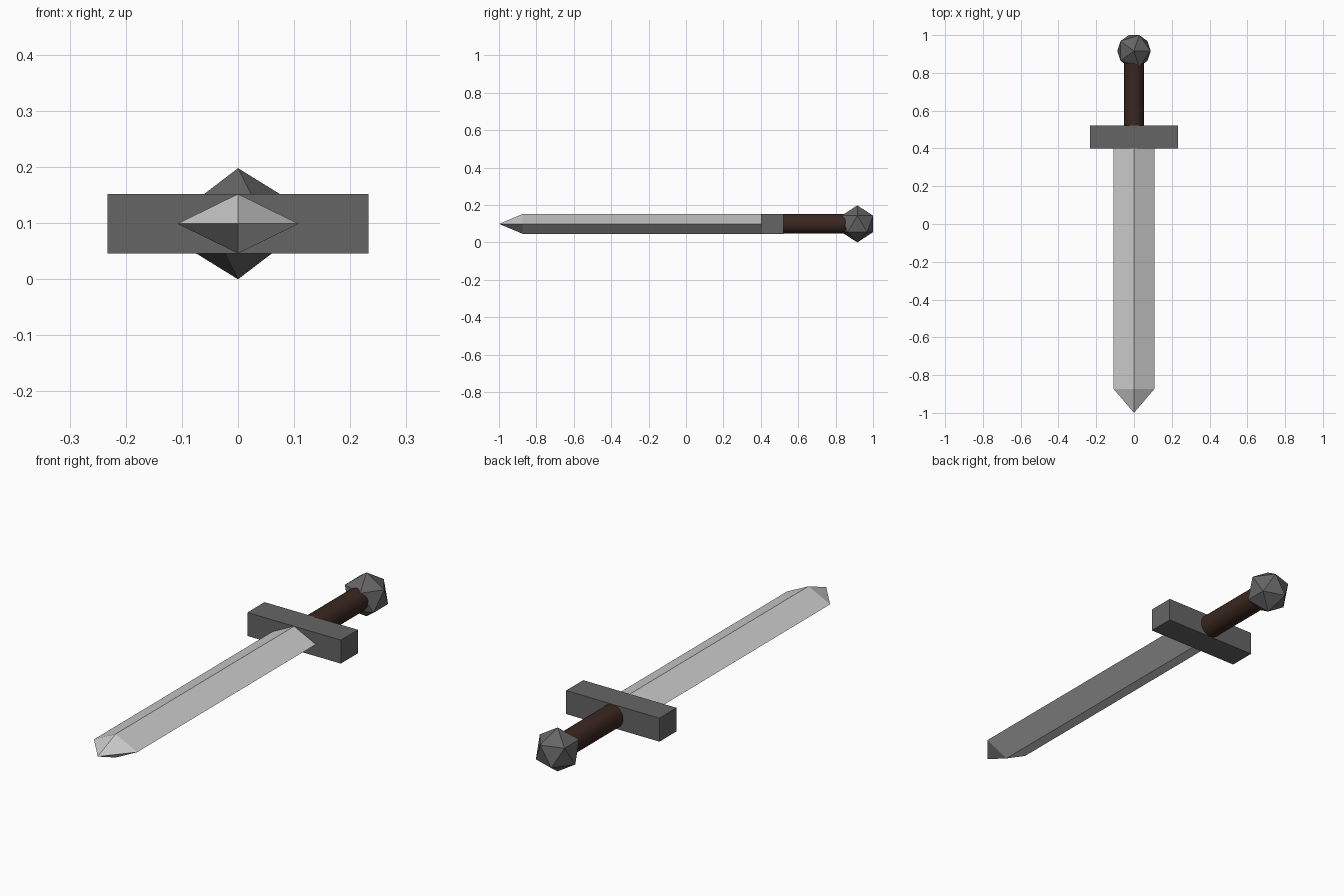
import bpy, bmesh, math
from mathutils import Matrix, Vector

if "Cube" in bpy.data.objects:
    bpy.data.objects.remove(bpy.data.objects["Cube"])

Z = 0.099  # height of the sword's long axis


def material(name, rgb):
    m = bpy.data.materials.new(name)
    m.diffuse_color = (*rgb, 1)
    m.use_nodes = True
    m.node_tree.nodes["Principled BSDF"].inputs["Base Color"].default_value = m.diffuse_color
    return m


steel = material("bright_steel", (0.60, 0.60, 0.60))
iron = material("dark_iron", (0.13, 0.13, 0.13))
leather = material("brown_leather", (0.042, 0.020, 0.014))


def finish(bm, name, mat):
    bmesh.ops.recalc_face_normals(bm, faces=bm.faces[:])
    mesh = bpy.data.meshes.new(name)
    bm.to_mesh(mesh)
    bm.free()
    mesh.materials.append(mat)
    ob = bpy.data.objects.new(name, mesh)
    bpy.context.collection.objects.link(ob)
    return ob


# Blade: diamond section swept along y and closed with a point
bm = bmesh.new()
section = [(0.108, 0), (0, 0.053), (-0.108, 0), (0, -0.053)]
root, shoulder = ([bm.verts.new((x, y, Z + z)) for x, z in section]
                  for y in (0.405, -0.873))
tip = bm.verts.new((0, -1, Z))
bm.faces.new(root)
for i in range(4):
    j = (i + 1) % 4
    bm.faces.new((root[i], root[j], shoulder[j], shoulder[i]))
    bm.faces.new((shoulder[i], shoulder[j], tip))
finish(bm, "blade", steel)

# Crossguard
bm = bmesh.new()
bmesh.ops.create_cube(bm, size=1, matrix=Matrix.LocRotScale(
    Vector((0, 0.461, Z)), None, Vector((0.466, 0.122, 0.106))))
finish(bm, "crossguard", iron)

# Grip: smooth round handle
bm = bmesh.new()
bmesh.ops.create_cone(bm, cap_ends=True, segments=32, radius1=0.052, radius2=0.052,
                      depth=0.35, matrix=Matrix.Translation((0, 0.685, Z))
                      @ Matrix.Rotation(math.pi / 2, 4, 'X'))
grip = finish(bm, "grip", leather)
bpy.context.view_layer.objects.active = grip
grip.select_set(True)
bpy.ops.object.shade_smooth_by_angle(angle=math.radians(30))

# Pommel: faceted twenty-sided ball
bm = bmesh.new()
bmesh.ops.create_icosphere(bm, subdivisions=1, radius=0.099,
                           matrix=Matrix.Translation((0, 0.916, Z)))
finish(bm, "pommel", iron)
